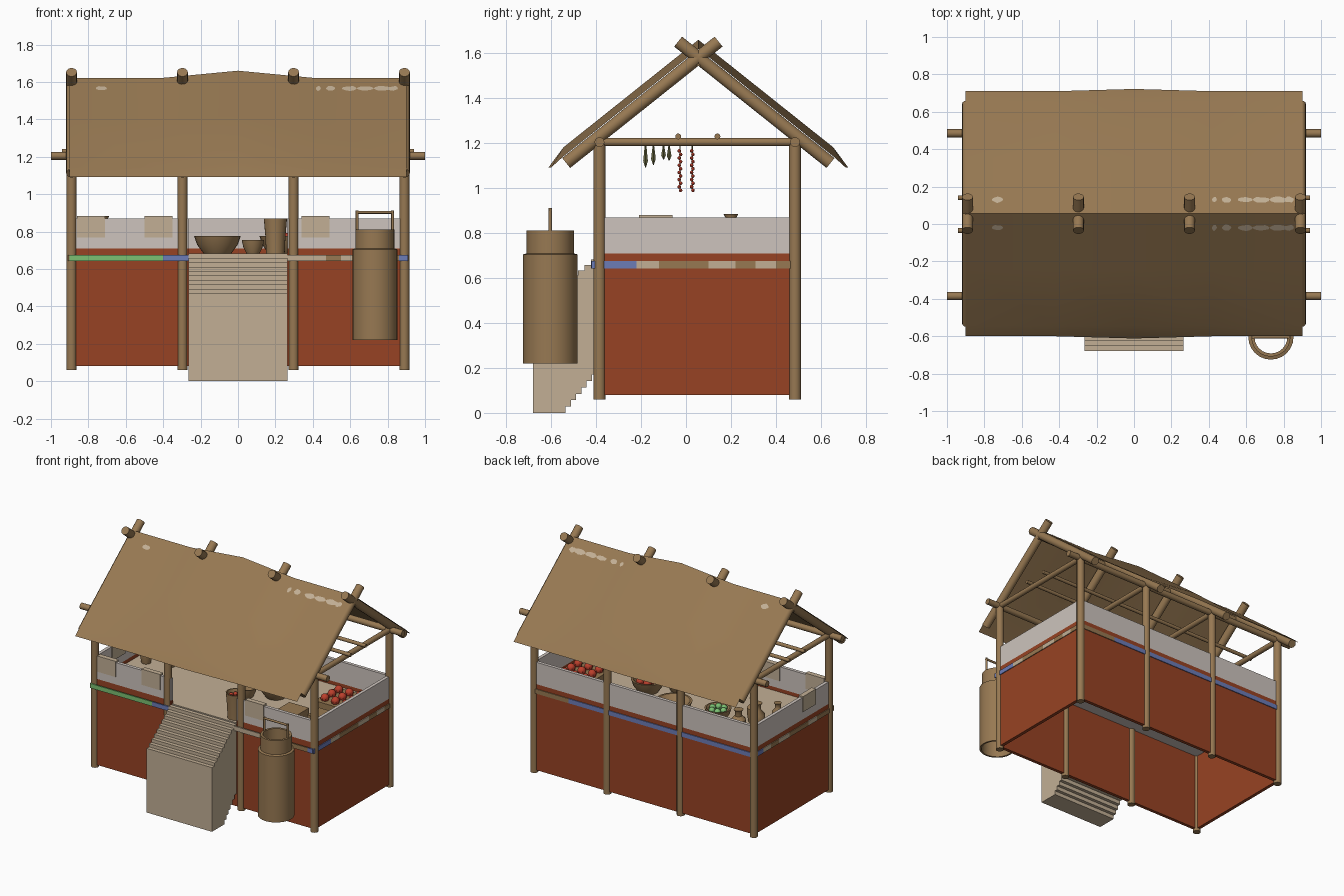
import bpy, bmesh, math, random
from mathutils import Vector

if "Cube" in bpy.data.objects:
    bpy.data.objects.remove(bpy.data.objects["Cube"])
random.seed(4)

def material(name, c):
    m = bpy.data.materials.new(name)
    m.diffuse_color = (*c, 1)
    m.use_nodes = True
    m.node_tree.nodes["Principled BSDF"].inputs["Base Color"].default_value = m.diffuse_color
    return m

WOOD = material("tan wood", (0.31, 0.19, 0.085))
RED = material("rust red", (0.31, 0.055, 0.017))
GREY = material("pale grey", (0.61, 0.55, 0.51))
CREAM = material("cream", (0.54, 0.43, 0.30))
BLUE = material("blue", (0.15, 0.20, 0.47))
GREEN = material("green", (0.20, 0.53, 0.17))
CHILI = material("chili red", (0.5, 0.05, 0.025))
HERB = material("dried herb", (0.13, 0.13, 0.05))

def mesh(name, verts, faces, mat, smooth=False):
    me = bpy.data.meshes.new(name)
    me.from_pydata(verts, [], faces)
    bm = bmesh.new()
    bm.from_mesh(me)
    bmesh.ops.recalc_face_normals(bm, faces=bm.faces)
    bm.to_mesh(me)
    bm.free()
    ob = bpy.data.objects.new(name, me)
    bpy.context.collection.objects.link(ob)
    me.materials.append(mat)
    if smooth:
        bpy.ops.object.select_all(action='DESELECT')
        ob.select_set(True)
        bpy.context.view_layer.objects.active = ob
        bpy.ops.object.shade_smooth_by_angle(angle=math.radians(40))
    return ob

def box(name, x, y, z, mat):
    v = [(a, b, c) for a in x for b in y for c in z]
    return mesh(name, v, [(0, 1, 3, 2), (4, 5, 7, 6), (0, 1, 5, 4),
                          (2, 3, 7, 6), (0, 2, 6, 4), (1, 3, 7, 5)], mat)

def pole(name, a, b, r, mat=WOOD, n=14):
    a, b = Vector(a), Vector(b)
    q = (b - a).to_track_quat('Z', 'Y')
    ring = [q @ Vector((r * math.cos(2 * math.pi * i / n), r * math.sin(2 * math.pi * i / n), 0)) for i in range(n)]
    v = [a + p for p in ring] + [b + p for p in ring]
    f = [(i, (i + 1) % n, n + (i + 1) % n, n + i) for i in range(n)]
    return mesh(name, v, f + [tuple(range(n)), tuple(range(n, 2 * n))], mat, True)

def lathe(name, x, y, prof, mat=WOOD, n=24, loop=False):
    # prof: (radius, z) points; loop joins last ring to the first
    v = [(x + r * math.cos(2 * math.pi * i / n), y + r * math.sin(2 * math.pi * i / n), z)
         for r, z in prof for i in range(n)]
    k = len(prof)
    f = [(j * n + i, j * n + (i + 1) % n, (j + 1) % k * n + (i + 1) % n, (j + 1) % k * n + i)
         for j in range(k if loop else k - 1) for i in range(n)]
    if not loop:
        f += [tuple(range(n)), tuple(range((k - 1) * n, k * n))]
    return mesh(name, v, f, mat, True)

YF, YB, YR = -0.385, 0.485, 0.055   # front wall, back wall, ridge

# Posts, cross beams, crossed rafters
for x in (-0.89, -0.297, 0.297, 0.89):
    for y in (YF, YB):
        pole("post", (x, y, 0.06), (x, y, 1.205), 0.027)
    pole("cross_beam", (x, YF - 0.02, 1.205), (x, YB + 0.02, 1.205), 0.019)
    for s in (-1, 1):
        pole("rafter", (x, YR + s * 0.588, 1.112), (x, YR - s * 0.09, 1.652), 0.029)
# Long beams and drying poles
for y in (YF, YB):
    pole("long_beam", (-1, y, 1.205), (1, y, 1.205), 0.022)
for y in (-0.035, 0.14):
    pole("drying_pole", (-0.94, y, 1.23), (0.94, y, 1.23), 0.013)
pole("ridge_pole", (-0.91, YR, 1.56), (0.91, YR, 1.56), 0.018)

# Roof sheets, bulging in the middle
xs = (-0.9, -0.42, 0, 0.42, 0.9)
for s, name in ((-1, "roof_front"), (1, "roof_back")):
    v = []
    for x in xs:
        b = 0.04 if x == 0 else 0
        for d, z, k in ((0, 1.62, 1), (0.3, 1.381, 1), (0.6, 1.142, 1), (0.655, 1.092, 0)):
            v.append((x, YR + s * (d + (0.012 if b and not k else 0)), z + b * k))
    f = [(i * 4 + j, i * 4 + j + 1, i * 4 + j + 5, i * 4 + j + 4) for i in range(4) for j in range(3)]
    mesh(name, v, f, WOOD, True)
    # Worn patches near the ridge
    for cx, w in ((-0.73, 0.03), (0.43, 0.013), (0.495, 0.025), (0.595, 0.04), (0.68, 0.045), (0.775, 0.05), (0.83, 0.025)):
        pts = []
        for i in range(12):
            a = 2 * math.pi * i / 12
            d = 0.073 + 0.016 * math.sin(a) * random.uniform(0.7, 1.15)
            pts.append((cx + w * math.cos(a), YR + s * (d + 0.002), 1.62 - d * 0.797 + 0.004))
        mesh("roof_patch", pts, [tuple(range(12))], CREAM)

# Walls: red below, grey rim above; the front rim leaves an entrance
T = 0.012
def wall(x, y, z0=0.08):
    box("lower_wall", x, y, (z0, 0.71), RED)
    box("upper_wall", x, y, (0.71, 0.87), GREY)
for s in (-1, 1):
    wall(sorted((s * 0.265, s * 0.9)), (YF - T, YF + T))
    wall((s * 0.89 - T, s * 0.89 + T), (YF, YB))
wall((-0.9, 0.9), (YB - T, YB + T))
box("wall_under_entrance", (-0.265, 0.265), (YF - T, YF + T), (0.08, 0.66), RED)
# Floor with a cream top
box("floor", (-0.88, 0.88), (YF, YB), (0.655, 0.678), GREY)
box("floor_top", (-0.88, 0.88), (YF, YB), (0.678, 0.684), CREAM)

# Stripe bands around the walls, as runs of (start, end, colour)
Z = (0.643, 0.676)
for a, b, m in ((-0.9, -0.4, GREEN), (-0.4, -0.265, BLUE), (0.265, 0.355, CREAM), (0.355, 0.47, CREAM),
                (0.47, 0.55, WOOD), (0.55, 0.61, CREAM), (0.61, 0.86, WOOD), (0.86, 0.9, BLUE)):
    box("front_stripe", (a, b), (-0.422, -0.413), Z, m)
for a, b, m in ((-0.9, 0.6, BLUE), (0.6, 0.9, WOOD)):
    box("back_stripe", (a, b), (YB + T, YB + T + 0.006), Z, m)
for s in (-1, 1):
    for a, b, m in ((-0.42, -0.22, BLUE if s > 0 else WOOD), (-0.22, -0.12, CREAM), (-0.12, 0.1, WOOD), (0.1, 0.22, CREAM),
                    (0.22, 0.31, WOOD), (0.31, 0.4, CREAM), (0.4, 0.485, WOOD if s > 0 else BLUE)):
        box("side_stripe", sorted((s * (0.89 + T), s * (0.896 + T))), (a, b), Z, m)

# Cloths draped over the rim
for a in (-0.86, -0.5, 0.34):
    box("cloth", (a, a + 0.15), (YF - T - 0.006, YF + T + 0.006), (0.767, 0.882), CREAM)
box("side_cloth", (-0.89 - T - 0.006, -0.89 + T + 0.006), (-0.21, -0.06), (0.767, 0.88), CREAM)

# Staircase: stepped above and stepped below
N, dy, dz = 10, 0.0285, 0.0235
prof = []
for i in range(N):
    z = 0.47 + dz * i
    prof += [(-0.68 + dy * i, z), (-0.68 + dy * (i + 1), z)]
yend = -0.68 + dy * N
for i in range(6, -1, -1):
    prof += [(yend - dy * (6 - i) * 0.82, 0.17 * i / 6), (yend - dy * (7 - i) * 0.82, 0.17 * i / 6)]
prof += [(-0.68, 0)]
n = len(prof)
v = [(x, y, z) for x in (-0.265, 0.265) for y, z in prof]
mesh("staircase", v, [tuple(range(n)), tuple(range(n, 2 * n))] +
     [(i, (i + 1) % n, n + (i + 1) % n, n + i) for i in range(n)], CREAM)

# Open tall basket hanging at the front, with handle
lathe("tall_basket", 0.732, -0.604, [(0.121, 0.22), (0.121, 0.705), (0.105, 0.71), (0.105, 0.812),
                                     (0.088, 0.812), (0.088, 0.7), (0.108, 0.69), (0.108, 0.22)], loop=True)
for x in (0.637, 0.827):
    pole("handle_side", (x, -0.604, 0.8), (x, -0.604, 0.912), 0.008)
pole("handle_bar", (0.632, -0.604, 0.903), (0.832, -0.604, 0.903), 0.008)

# Bowls, tubs and jars on the floor
def bowl(x, y, r, h, base=0.6, food=None):
    z = 0.684
    lathe("bowl", x, y, [(r * base, z), (r * 0.87, z + h * 0.5), (r, z + h), (r * 0.88, z + h), (r * 0.5, z + h * 0.35)])
    if food:
        for i in range(6):
            a = i * math.pi / 3
            lump(x + 0.5 * r * math.cos(a), y + 0.5 * r * math.sin(a), z + h * 0.85, r * 0.26, food)

def lump(x, y, z, r, mat):
    p = [(r * max(math.sin(math.pi * i / 6), 0.05), z - r * math.cos(math.pi * i / 6)) for i in range(7)]
    lathe("produce", x, y, p, mat, 8)

def jar(x, y, r, h):
    z = 0.684
    lathe("jar", x, y, [(r * 0.8, z), (r, z + h * 0.3), (r, z + h * 0.6), (r * 0.5, z + h * 0.75),
                        (r * 0.5, z + h * 0.93), (r * 0.65, z + h)], n=16)

bowl(-0.11, 0.3, 0.125, 0.092)
bowl(0.08, 0.0, 0.06, 0.07)
bowl(0.2, -0.32, 0.062, 0.185, 0.8, CHILI)
bowl(0.23, 0.11, 0.115, 0.092, 0.6, CHILI)
bowl(-0.4, 0.2, 0.09, 0.08, 0.6, GREEN)
for x, y, r, h in ((-0.72, 0.2, 0.05, 0.2), (-0.62, 0.1, 0.045, 0.17), (-0.78, 0.05, 0.04, 0.16), (-0.65, 0.32, 0.05, 0.18)):
    jar(x, y, r, h)

# Crates and a produce tray on the right
box("crate", (0.5, 0.66), (-0.28, -0.12), (0.684, 0.8), WOOD)
box("crate_small", (0.7, 0.82), (-0.2, -0.06), (0.684, 0.79), WOOD)
box("tray", (0.55, 0.82), (0.1, 0.36), (0.684, 0.74), WOOD)
for i in range(3):
    for j in range(3):
        lump(0.6 + i * 0.085, 0.15 + j * 0.08, 0.755, 0.03, CHILI)

# Hanging herbs and chili strings
for y in (-0.18, -0.145, -0.1, -0.075):
    L = random.uniform(0.06, 0.1)
    lathe("herb_bundle", -0.3, y, [(0.003, 1.195), (0.006, 1.175), (0.012, 1.19 - L * 0.7), (0.002, 1.19 - L)], HERB, 6)
for y in (-0.027, 0.028):
    pole("chili_cord", (0.3, y, 0.99), (0.3, y, 1.2), 0.003, HERB, 6)
    for i in range(12):
        lump(0.3, y + 0.003 * (-1) ** i, 0.99 + i * 0.016, 0.008, CHILI)
